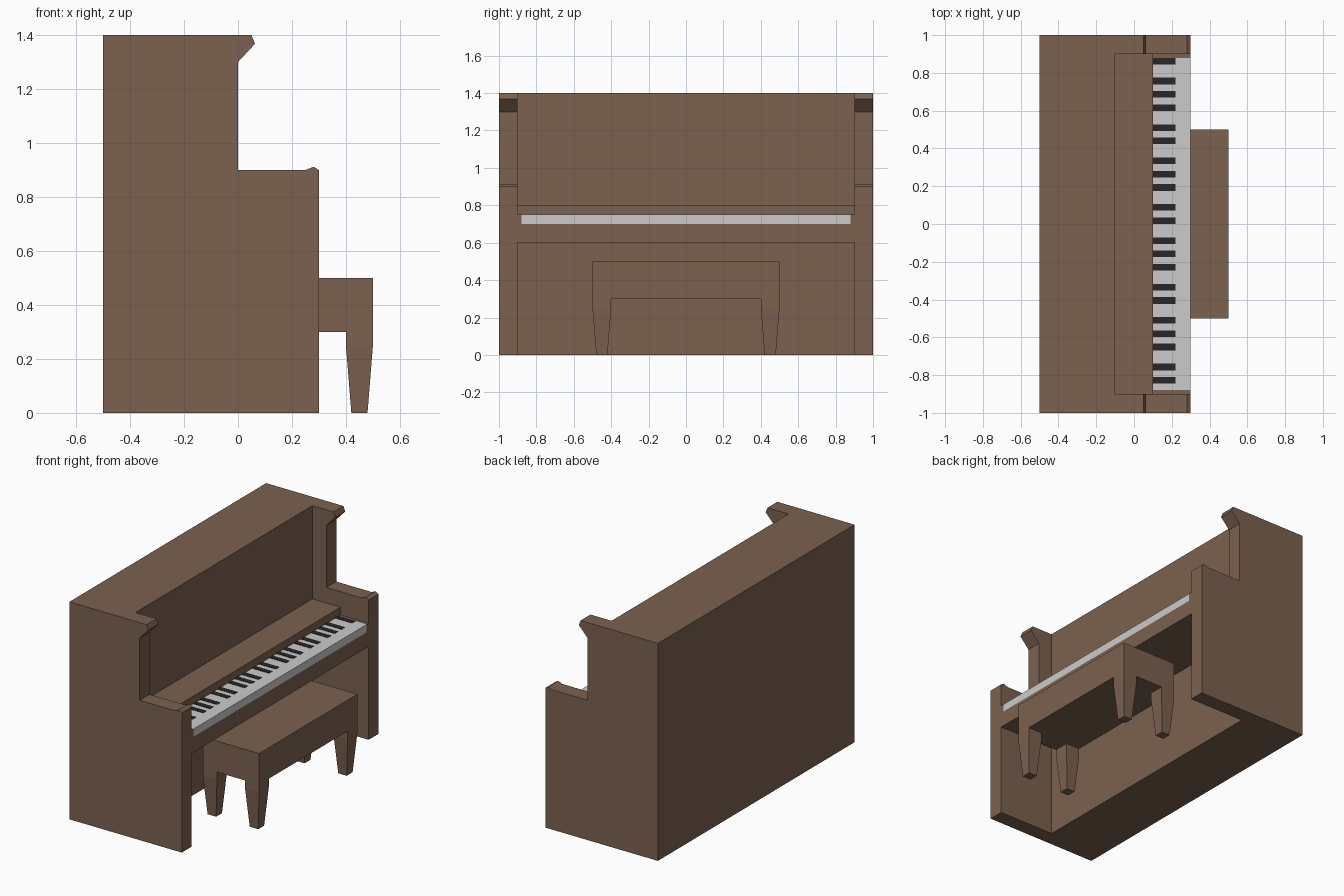
import bpy, bmesh

if "Cube" in bpy.data.objects:
    bpy.data.objects.remove(bpy.data.objects["Cube"])


def material(name, rgb):
    m = bpy.data.materials.new(name)
    m.diffuse_color = (*rgb, 1)
    m.use_nodes = True
    m.node_tree.nodes["Principled BSDF"].inputs["Base Color"].default_value = m.diffuse_color
    return m


WOOD = material("wood", (0.2, 0.12, 0.08))
WHITE = material("key_white", (0.8, 0.8, 0.8))
BLACK = material("key_black", (0.02, 0.02, 0.02))


def finish(name, bm, mat):
    bmesh.ops.recalc_face_normals(bm, faces=bm.faces)
    me = bpy.data.meshes.new(name)
    bm.to_mesh(me)
    bm.free()
    me.materials.append(mat)
    ob = bpy.data.objects.new(name, me)
    bpy.context.collection.objects.link(ob)
    return ob


def extrude_profile(name, pts, y0, y1, mat):
    """Extrude an (x, z) outline along y."""
    bm = bmesh.new()
    face = bm.faces.new([bm.verts.new((x, y0, z)) for x, z in pts])
    res = bmesh.ops.extrude_face_region(bm, geom=[face])
    verts = [v for v in res["geom"] if isinstance(v, bmesh.types.BMVert)]
    bmesh.ops.translate(bm, verts=verts, vec=(0, y1 - y0, 0))
    return finish(name, bm, mat)


def box(name, x0, x1, y0, y1, z0, z1, mat):
    return extrude_profile(name, [(x0, z0), (x1, z0), (x1, z1), (x0, z1)], y0, y1, mat)


# Cabinet between the side panels: knee recess, key bed, ledge, upper front
extrude_profile("cabinet", [(-0.5, 0), (-0.1, 0), (-0.1, 0.6), (0.3, 0.6), (0.3, 0.7),
                            (0.1, 0.7), (0.1, 0.8), (-0.1, 0.8), (-0.1, 1.4), (-0.5, 1.4)],
                -0.9, 0.9, WOOD)

# Side panels with arm and top lip, plus key end blocks
side = [(-0.5, 0), (0.3, 0), (0.3, 0.9), (0.28, 0.912), (0.25, 0.9), (0, 0.9),
        (0, 1.3), (0.063, 1.368), (0.05, 1.4), (-0.5, 1.4)]
for label, s in (("left", -1), ("right", 1)):
    extrude_profile(f"side_panel_{label}", side, s * 0.9, s * 1.0, WOOD)
    box(f"key_block_{label}", 0.1, 0.3, s * 0.88, s * 0.9, 0.7, 0.75, WOOD)

# Keyboard: white slab and black keys on a repeating twelve-slot pattern
box("white_keys", 0.1, 0.3, -0.88, 0.88, 0.7, 0.75, WHITE)
slot = 1.76 / 50
for k in range(50):
    if k % 12 in (0, 3, 5, 7, 10):
        y = 0.88 - k * slot
        box(f"black_key_{k}", 0.1, 0.22, y - slot, y, 0.748, 0.752, BLACK)

# Bench seat and four tapered legs
box("bench_seat", 0.1, 0.5, -0.5, 0.5, 0.3, 0.5, WOOD)
for cx in (0.15, 0.45):
    for cy in (-0.45, 0.45):
        bm = bmesh.new()
        rings = [[bm.verts.new((cx + sx * r, cy + sy * r, z))
                  for sx, sy in ((-1, -1), (1, -1), (1, 1), (-1, 1))]
                 for r, z in ((0.03, 0), (0.05, 0.25), (0.05, 0.3))]
        for a, b in zip(rings, rings[1:]):
            for i in range(4):
                j = (i + 1) % 4
                bm.faces.new((a[i], a[j], b[j], b[i]))
        bm.faces.new(rings[0])
        bm.faces.new(rings[-1])
        finish(f"bench_leg_{'front' if cx > 0.3 else 'back'}_{'left' if cy < 0 else 'right'}", bm, WOOD)
